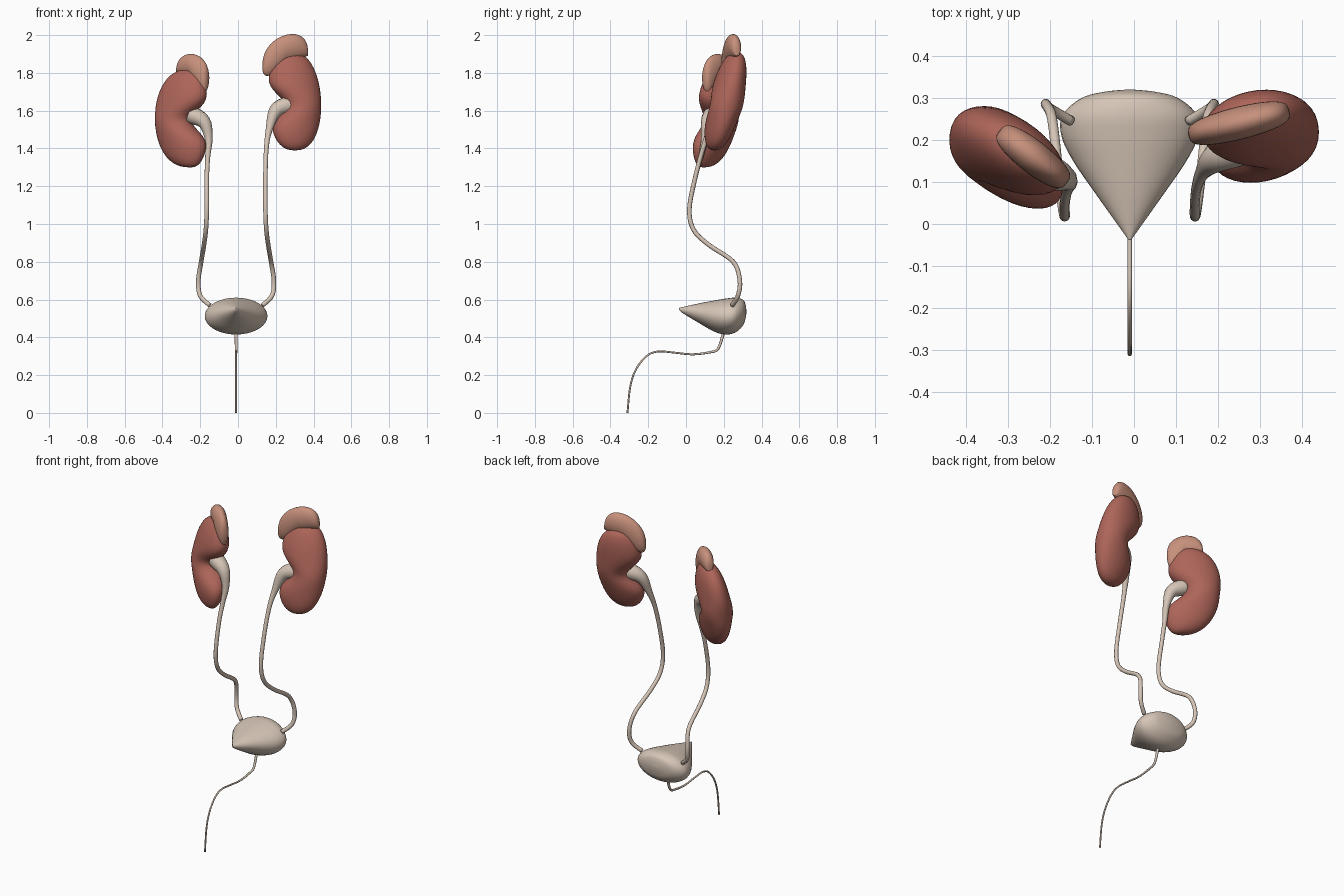
import bpy, bmesh
from math import sin, cos, tan, pi, radians, sqrt, exp
from mathutils import Vector

if "Cube" in bpy.data.objects:
    bpy.data.objects.remove(bpy.data.objects["Cube"], do_unlink=True)


def material(name, colour):
    mat = bpy.data.materials.new(name)
    mat.use_nodes = True
    mat.diffuse_color = (*colour, 1)
    shader = mat.node_tree.nodes["Principled BSDF"]
    shader.inputs["Base Color"].default_value = (*colour, 1)
    return mat


kidney_red = material("kidney red", (0.42, 0.13, 0.1))
gland_pink = material("gland pink", (0.57, 0.28, 0.2))
pale_beige = material("pale beige", (0.67, 0.56, 0.47))
middle = -0.01  # plane between the two sides


def smooth_rows(rows, steps=5):
    """Interpolate smoothly through rows of numbers."""
    vectors = [Vector(row) for row in rows]
    padded = [vectors[0], *vectors, vectors[-1]]
    out = []
    for before, start, end, after in zip(padded, padded[1:], padded[2:], padded[3:]):
        leave, arrive = (end - before) / 2, (after - start) / 2
        for step in range(steps):
            t = step / steps
            ease = t * t * (3 - 2 * t)
            out.append(start.lerp(end, ease) + leave * (t * (1 - t) ** 2)
                       - arrive * (t * t * (1 - t)))
    return out + [vectors[-1]]


def loft(name, rings, mat, sides=28):
    """Skin elliptical rings given as (centre, half axis, half axis)."""
    bm = bmesh.new()
    angles = [2 * pi * i / sides for i in range(sides)]
    loops = [[bm.verts.new(centre + u * cos(a) + v * sin(a)) for a in angles]
             for centre, u, v in rings]
    for low, high in zip(loops, loops[1:]):
        for i in range(sides):
            j = (i + 1) % sides
            bm.faces.new((low[i], low[j], high[j], high[i]))
    bm.faces.new(loops[0])
    bm.faces.new(loops[-1])
    bmesh.ops.recalc_face_normals(bm, faces=bm.faces)
    for face in bm.faces:
        face.smooth = True
    mesh = bpy.data.meshes.new(name)
    bm.to_mesh(mesh)
    bm.free()
    mesh.materials.append(mat)
    bpy.context.collection.objects.link(bpy.data.objects.new(name, mesh))


def sweep_angles(count=40):
    """Angles from one pole to the other, stopping just short of each."""
    return [0.03 + (pi - 0.06) * i / count for i in range(count + 1)]


def kidney(name, side, centre, height, inner, outer, lean, slant, turn, notch_z):
    """Bean: an ellipsoid with unequal halves and a soft notch facing inwards."""
    cx, cy, cz = centre
    a = radians(turn)
    across, through = Vector((cos(a), sin(a), 0)), Vector((-sin(a), cos(a), 0))
    rings = []
    for t in sweep_angles():
        swell = sin(t) ** 0.8
        z = cz + height * cos(t)
        axis = cx + slant * cos(t)
        notch = 0.095 * exp(-((z - notch_z) / 0.08) ** 2)
        near, far = axis - inner * swell + notch, axis + outer * swell
        half = (far - near) / 2
        thick = min(0.088 * swell, half)
        length = sqrt(half ** 2 - (thick * sin(a)) ** 2) / cos(a)
        x = side * (near + far) / 2
        y = cy + lean * cos(t) + (x - side * 0.3) * tan(a)
        rings.append((Vector((x, y, z)), across * length, through * thick))
    loft(name, rings, kidney_red, 36)


def gland(name, side, centre, width, rise, droop, tilt, turn):
    """Cap: a domed plate whose lower edge hangs down on the inner side."""
    cx, cy, cz = centre
    a = radians(turn)
    through = Vector((-sin(a), cos(a), 0))
    rings = []
    for t in sweep_angles(24):
        line = cz + tilt * cos(t)
        high = line + rise * sin(t) ** 0.7
        low = line + droop * sin(t) * min(cos(t), 0)
        x = side * (cx + width * cos(t))
        y = cy + (x - side * cx) * tan(a)
        rings.append((Vector((x, y, (low + high) / 2)),
                      Vector((0, 0, (high - low) / 2)),
                      through * 0.039 * sin(t) ** 0.6))
    loft(name, rings, gland_pink)


def tube(name, path, radius, flare=0, sides=12):
    """Round tube along a smoothed path, widened at its start by the flare."""
    points = smooth_rows(path)
    rings, normal, last = [], None, None
    for i, point in enumerate(points):
        ahead = points[min(i + 1, len(points) - 1)]
        along = (ahead - points[max(i - 1, 0)]).normalized()
        if last is None:
            normal = along.orthogonal().normalized()
        else:
            normal = last.rotation_difference(along) @ normal
        last = along
        r = radius + flare * exp(-((point - points[0]).length / 0.14) ** 2)
        rings.append((point, normal * r, along.cross(normal) * r))
    loft(name, rings, pale_beige, sides)


# Kidneys, the left one higher
kidney("left_kidney", 1, (0.29, 0.21, 1.65), 0.26, inner=0.14, outer=0.15,
       lean=0.06, slant=-0.01, turn=12, notch_z=1.63)
kidney("right_kidney", -1, (0.25, 0.16, 1.56), 0.26, inner=0.1, outer=0.19,
       lean=0.035, slant=0, turn=-33, notch_z=1.55)

# Glands capping the kidneys
gland("left_gland", 1, (0.25, 0.24, 1.855), width=0.12, rise=0.145,
      droop=0.09, tilt=0.035, turn=14)
gland("right_gland", -1, (0.24, 0.16, 1.78), width=0.08, rise=0.12,
      droop=0.16, tilt=0.01, turn=-38)

# Ureters: a funnel at each kidney, then one mirrored course to the bladder
course = [(0.155, 0.05, 1.25), (0.155, 0.018, 1.08), (0.16, 0.04, 0.97),
          (0.17, 0.12, 0.89), (0.185, 0.25, 0.8), (0.2, 0.285, 0.7),
          (0.19, 0.275, 0.62), (0.14, 0.245, 0.57)]
funnels = {
    "left": (1, [(0.27, 0.19, 1.63), (0.2, 0.16, 1.6),
                 (0.165, 0.125, 1.5), (0.15, 0.09, 1.4)]),
    "right": (-1, [(-0.25, 0.14, 1.58), (-0.18, 0.115, 1.54),
                   (-0.155, 0.1, 1.45), (-0.16, 0.08, 1.36)]),
}
for label, (side, funnel) in funnels.items():
    lower = [(middle + side * x, y, z) for x, y, z in course]
    tube(label + "_ureter", funnel + lower, radius=0.012, flare=0.035)

# Bladder: depth, lower edge, upper edge, half width
bladder = [(-0.038, 0.549, 0.555, 0.003), (-0.02, 0.53, 0.56, 0.016),
           (0.07, 0.475, 0.58, 0.08), (0.15, 0.43, 0.595, 0.135),
           (0.21, 0.415, 0.605, 0.163), (0.26, 0.425, 0.61, 0.16),
           (0.3, 0.46, 0.6, 0.115), (0.315, 0.5, 0.575, 0.06),
           (0.32, 0.53, 0.54, 0.01)]
loft("bladder", [(Vector((middle, y, (low + high) / 2)), Vector((half, 0, 0)),
                  Vector((0, 0, (high - low) / 2)))
                 for y, low, high, half in smooth_rows(bladder)], pale_beige, 36)

# Urethra curving forward and down to the base
outlet = [(0.2, 0.43), (0.17, 0.34), (0.12, 0.32), (0.03, 0.31), (-0.07, 0.32),
          (-0.15, 0.325), (-0.21, 0.3), (-0.265, 0.23), (-0.295, 0.14), (-0.31, 0)]
tube("urethra", [(middle, y, z) for y, z in outlet], radius=0.005, flare=0.003, sides=10)
